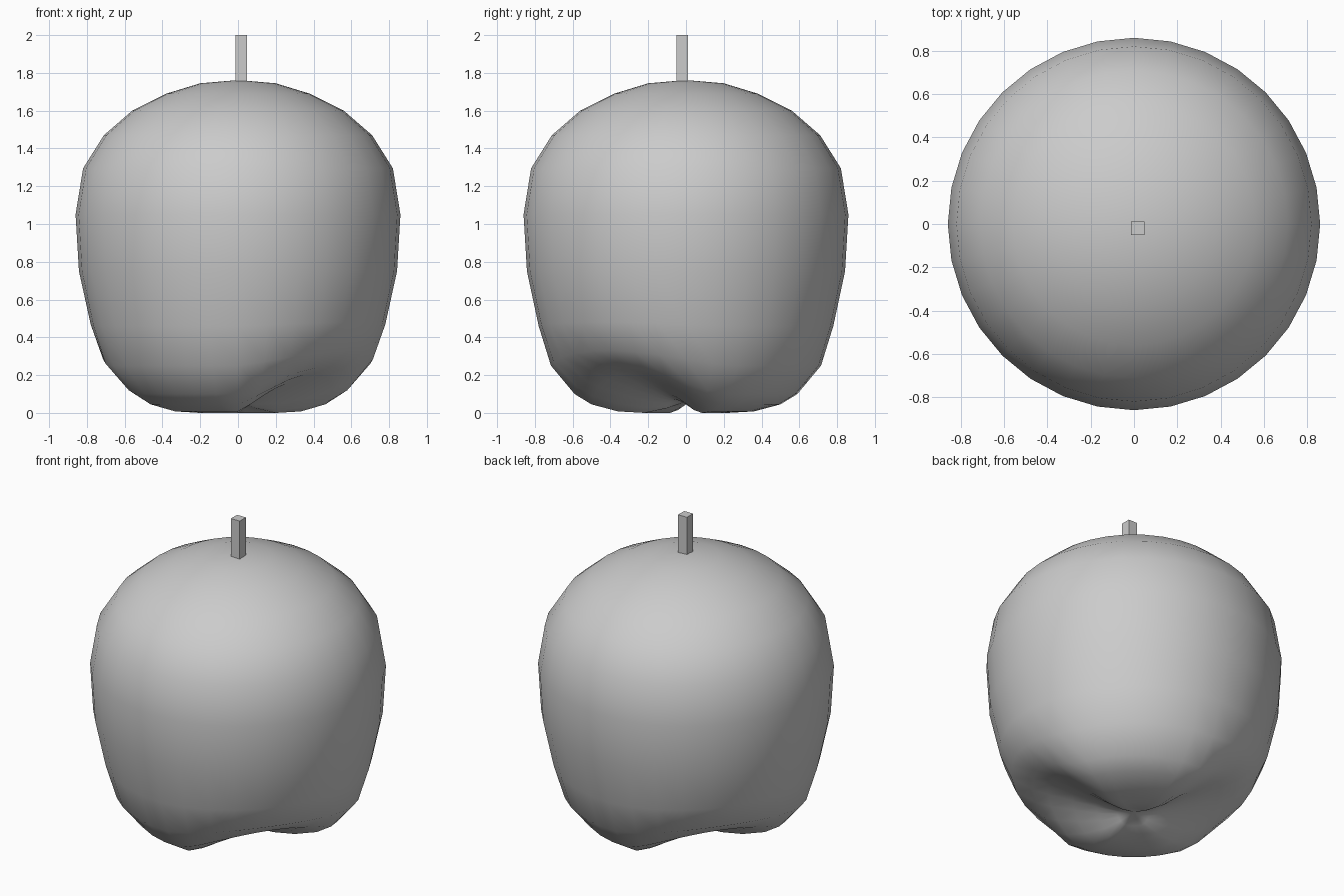
import bpy, bmesh, math

if "Cube" in bpy.data.objects:
    bpy.data.objects.remove(bpy.data.objects["Cube"])

SEG = 32
# radius, height on the lobes, height in the underside valleys
PROFILE = [
    (0.20, 1.745, 1.745), (0.38, 1.69, 1.69), (0.56, 1.60, 1.60),
    (0.71, 1.47, 1.47), (0.82, 1.295, 1.295), (0.86, 1.05, 1.05),
    (0.842, 0.75, 0.75), (0.78, 0.46, 0.48), (0.715, 0.25, 0.33),
    (0.59, 0.10, 0.245), (0.50, 0.045, 0.21), (0.36, 0.008, 0.16),
    (0.22, 0.0, 0.11), (0.10, 0.025, 0.07),
]


def valley(angle):
    """Weight of the two opposite valleys under the fruit."""
    d = angle - math.radians(-36)
    return max(0.0, (math.cos(2 * d) + 0.25) / 1.25)


def finish(bm, name):
    bmesh.ops.recalc_face_normals(bm, faces=bm.faces)
    mesh = bpy.data.meshes.new(name)
    bm.to_mesh(mesh)
    bm.free()
    obj = bpy.data.objects.new(name, mesh)
    bpy.context.collection.objects.link(obj)
    return obj


# Fruit body: lathed rings with a lobed underside
bm = bmesh.new()
rings = []
for r, z_lobe, z_valley in PROFILE:
    ring = []
    for i in range(SEG):
        a = 2 * math.pi * i / SEG
        z = z_lobe + valley(a) * (z_valley - z_lobe)
        ring.append(bm.verts.new((r * math.cos(a), r * math.sin(a), z)))
    rings.append(ring)
for upper, lower in zip(rings, rings[1:]):
    for i in range(SEG):
        j = (i + 1) % SEG
        bm.faces.new((upper[i], lower[i], lower[j], upper[j]))
for ring, z in ((rings[0], 1.762), (rings[-1], 0.06)):
    pole = bm.verts.new((0, 0, z))
    for i in range(SEG):
        bm.faces.new((pole, ring[i], ring[(i + 1) % SEG]))
for f in bm.faces:
    f.smooth = True
finish(bm, "fruit_body")

# Stem: square peg
bm = bmesh.new()
bmesh.ops.create_cube(bm, size=1)
bmesh.ops.scale(bm, vec=(0.062, 0.062, 0.30), verts=bm.verts)
bmesh.ops.translate(bm, vec=(0.017, -0.02, 1.85), verts=bm.verts)
finish(bm, "stem")
